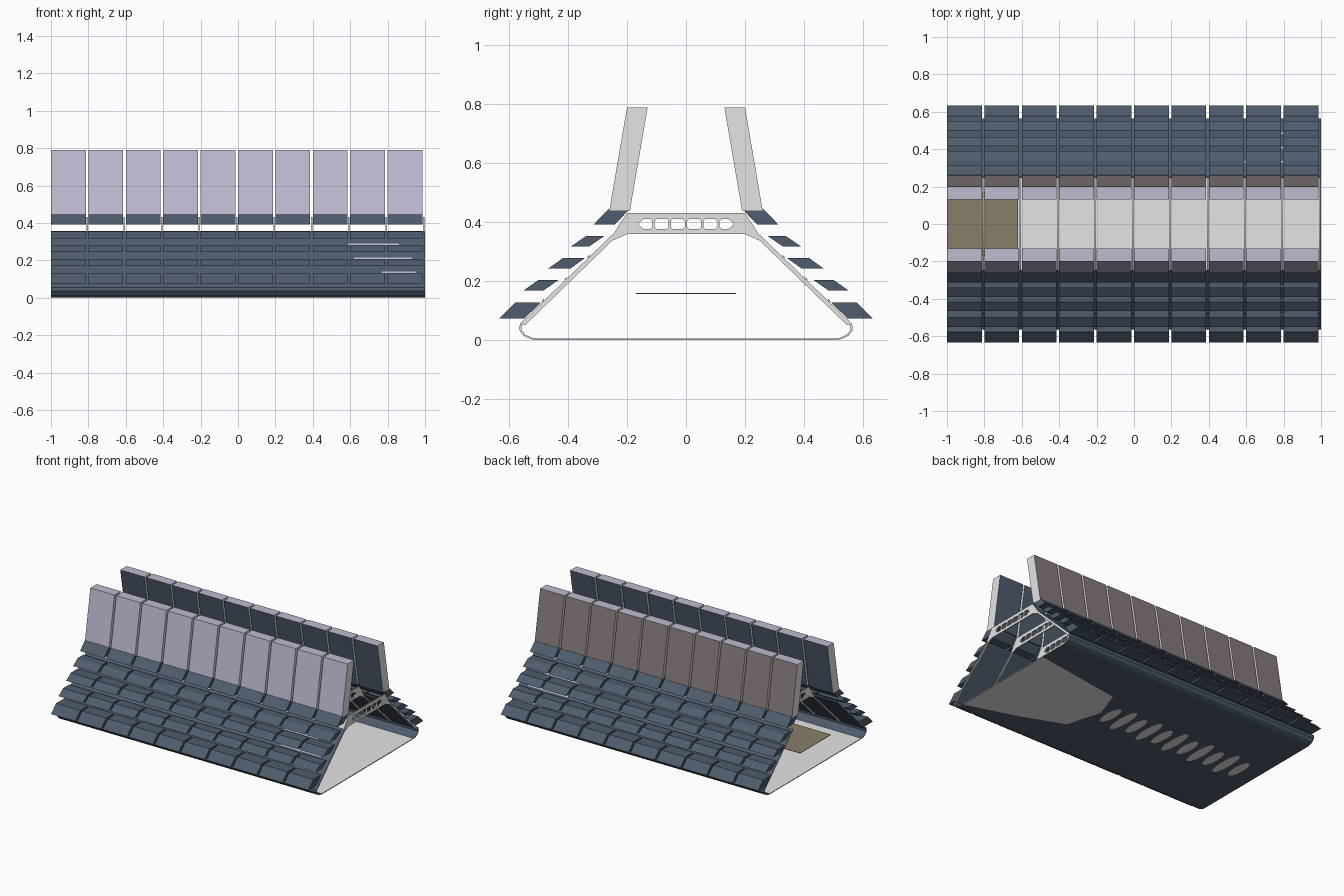
import bpy, bmesh, math

if "Cube" in bpy.data.objects:
    bpy.data.objects.remove(bpy.data.objects["Cube"])

def mat(name, rgb):
    m = bpy.data.materials.new(name)
    m.diffuse_color = (*rgb, 1)
    m.use_nodes = True
    m.node_tree.nodes["Principled BSDF"].inputs["Base Color"].default_value = m.diffuse_color
    return m

SLATE = mat("slate_blue", (0.08, 0.107, 0.153))
LIGHT = mat("light_grey", (0.78, 0.78, 0.78))
LAV = mat("lavender_grey", (0.52, 0.50, 0.64))
TAUPE = mat("taupe", (0.238, 0.195, 0.205))
OLIVE = mat("olive_brown", (0.25, 0.21, 0.144))

def finish(name, bm, mats, rule=None):
    bmesh.ops.recalc_face_normals(bm, faces=bm.faces)
    bm.normal_update()
    if rule:
        for f in bm.faces:
            f.material_index = rule(f.normal)
    me = bpy.data.meshes.new(name)
    bm.to_mesh(me)
    bm.free()
    for m in mats:
        me.materials.append(m)
    ob = bpy.data.objects.new(name, me)
    bpy.context.collection.objects.link(ob)
    return ob

def prism(bm, profile, x0, x1, side=1):
    """Extrude a (y, z) profile along x; side mirrors it in y."""
    a = [bm.verts.new((x0, side * y, z)) for y, z in profile]
    b = [bm.verts.new((x1, side * y, z)) for y, z in profile]
    n = len(a)
    bm.faces.new(a)
    bm.faces.new(b[::-1])
    for i in range(n):
        bm.faces.new((a[i], b[i], b[(i + 1) % n], a[(i + 1) % n]))

SEG = [(-1 + 0.2 * i, -0.814 + 0.2 * i) for i in range(10)]

# Plank rows: bottom outer y, bottom z, width, inward shift, height
ROWS = [(0.313, 0.393, 0.072, 0.052, 0.054),
        (0.391, 0.318, 0.062, 0.053, 0.036),
        (0.466, 0.244, 0.075, 0.050, 0.036),
        (0.551, 0.169, 0.068, 0.051, 0.036),
        (0.633, 0.075, 0.086, 0.055, 0.054)]

# Upright wall panels leaning inward
WALL = [(0.26, 0.44), (0.19, 0.44), (0.13, 0.79), (0.2, 0.79)]

# Hull skin: slope, rounded lower corner, meeting the floor
OUTER = [(0.25, 0.358), (0.563, 0.056), (0.565, 0.035), (0.55, 0.015), (0.525, 0.004), (0.5, 0.001)]
INNER = [(0.5, 0.006), (0.522, 0.009), (0.545, 0.019), (0.558, 0.036), (0.556, 0.053), (0.245, 0.353)]

for side, label in ((-1, "front"), (1, "back")):
    bm = bmesh.new()
    for x0, x1 in SEG:
        prism(bm, WALL, x0, x1, side)

    def wall_rule(n, s=side):
        if abs(n.x) > 0.7:
            return 1            # panel ends
        if n.z > 0.7:
            return 2            # top edge
        return 3 if n.y * s > 0.5 else 0
    finish(label + "_wall_panels", bm,
           [SLATE, LIGHT, LAV, LAV if side < 0 else TAUPE], wall_rule)

    for r, (y, z, w, d, h) in enumerate(ROWS):
        bm = bmesh.new()
        for x0, x1 in SEG:
            prism(bm, [(y, z), (y - w, z), (y - w - d, z + h), (y - d, z + h)], x0, x1, side)
        finish(f"{label}_plank_row_{r + 1}", bm, [SLATE])

    bm = bmesh.new()
    prism(bm, OUTER + INNER, -1, 1, side)
    finish(label + "_hull_skin", bm, [SLATE, LIGHT], lambda n: int(abs(n.x) > 0.7))

    # Pale strips showing between planks near the right end
    bm = bmesh.new()
    for z, x0, x1 in ((0.281, 0.59, 0.86), (0.207, 0.62, 0.93), (0.132, 0.77, 0.95)):
        y = 0.25 + (0.358 - z) * 1.036
        prism(bm, [(y - 0.002, z), (y + 0.006, z), (y - 0.002, z + 0.008)], x0, x1, side)
    finish(label + "_pale_strips", bm, [LAV])

# Floor: pale on top, dark underneath
bm = bmesh.new()
prism(bm, [(-0.505, 0.001), (0.505, 0.001), (0.505, 0.006), (-0.505, 0.006)], -1, 1)
finish("floor", bm, [LIGHT, SLATE], lambda n: int(n.z < -0.7))

# Pale patches on the underside
bm = bmesh.new()
bm.faces.new([bm.verts.new((x, y, 0.0)) for x, y in
              ((1, -0.48), (0.62, -0.36), (0.34, -0.25), (0.27, 0.0), (0.34, 0.2), (1, 0.3))])
for i in range(11):
    cx, ry = 0.2 - 0.105 * i, 0.13 if i % 2 else 0.1
    bm.faces.new([bm.verts.new((cx + 0.034 * math.cos(t * math.pi / 6),
                                0.01 + ry * math.sin(t * math.pi / 6), 0.0)) for t in range(12)])
for f in bm.faces:
    if f.normal.z > 0:
        f.normal_flip()
patches = finish("underside_patches", bm, [LIGHT])
for p in patches.data.polygons:
    if p.normal.z > 0:
        p.flip()

# Raised deck plate at the left end
bm = bmesh.new()
prism(bm, [(-0.17, 0.158), (0.17, 0.158), (0.17, 0.161), (-0.17, 0.161)], -1, -0.62)
finish("deck_plate", bm, [OLIVE])

# Rib frame: cross beam with slots and two sloping legs, as a filled 2D curve
cu = bpy.data.curves.new("rib_curve", "CURVE")
cu.dimensions = "2D"
cu.fill_mode = "BOTH"
cu.extrude = 0.004

def loop(pts):
    s = cu.splines.new("POLY")
    s.points.add(len(pts) - 1)
    for p, (y, z) in zip(s.points, pts):
        p.co = (y, z, 0, 1)
    s.use_cyclic_u = True

half = [(0.2, 0.432), (0.255, 0.347), (0.558, 0.054), (0.545, 0.052), (0.25, 0.338), (0.2, 0.36)]
loop(half + [(-y, z) for y, z in reversed(half)])
for i in range(6):
    c = -0.1375 + 0.055 * i
    l = 0.018 if i == 0 else 0.006       # outer slots have rounder ends
    r = 0.018 if i == 5 else 0.006
    a, b, lo, hi = c - 0.0235, c + 0.0235, 0.378, 0.411
    m = (hi - lo) / 2
    l2, r2 = min(l, m - 0.004), min(r, m - 0.004)
    loop([(a + l, lo), (b - r, lo), (b, lo + r2), (b, hi - r2),
          (b - r, hi), (a + l, hi), (a, hi - l2), (a, lo + l2)])
tmp = bpy.data.objects.new("rib_helper", cu)
bpy.context.collection.objects.link(tmp)
bpy.context.view_layer.update()
rib = bpy.data.meshes.new_from_object(tmp.evaluated_get(bpy.context.evaluated_depsgraph_get()))
bpy.data.objects.remove(tmp)
rib.materials.clear()
rib.materials.append(LIGHT)
for i in range(10):
    ob = bpy.data.objects.new(f"rib_frame_{i + 1}", rib)
    ob.rotation_euler = (math.pi / 2, 0, math.pi / 2)
    ob.location.x = -0.807 + 0.2 * i
    bpy.context.collection.objects.link(ob)
